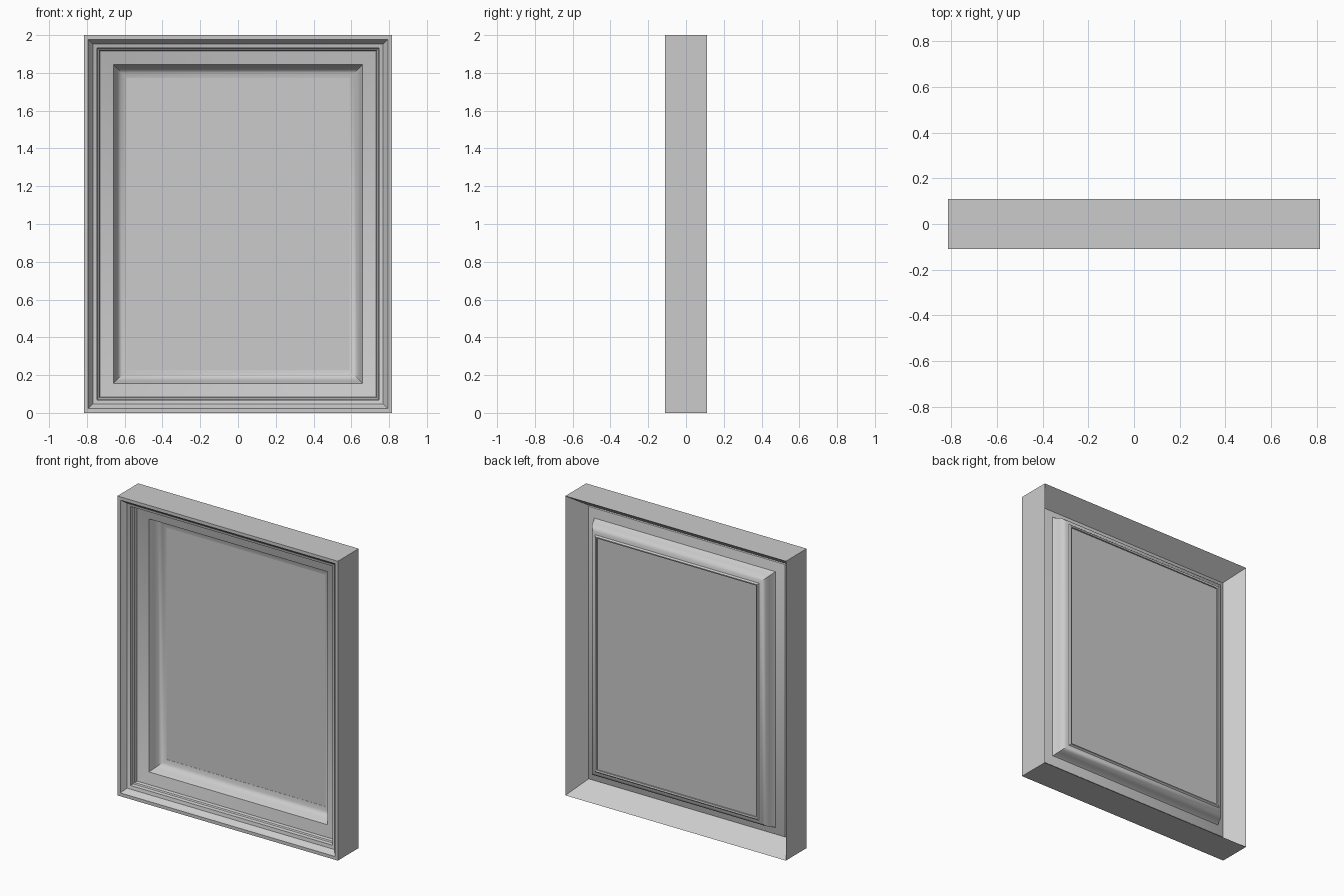
import bpy, bmesh, math

if "Cube" in bpy.data.objects:
    bpy.data.objects.remove(bpy.data.objects["Cube"])

HALF_W, HALF_H, FRONT = 0.815, 1.0, -0.11

grey = bpy.data.materials.new("plain grey")
grey.use_nodes = True
colour = (0.6, 0.6, 0.6, 1)
grey.diffuse_color = colour
grey.node_tree.nodes["Principled BSDF"].inputs["Base Color"].default_value = colour


def make_object(name, bm):
    bmesh.ops.recalc_face_normals(bm, faces=bm.faces)
    mesh = bpy.data.meshes.new(name)
    bm.to_mesh(mesh)
    bm.free()
    mesh.materials.append(grey)
    obj = bpy.data.objects.new(name, mesh)
    bpy.context.collection.objects.link(obj)
    return obj


def ring(bm, inset, depth):
    """Four mitred corner points at an inset from the outline and a depth."""
    return [bm.verts.new((sx * (HALF_W - inset), FRONT + depth,
                          HALF_H + sz * (HALF_H - inset)))
            for sx, sz in ((-1, -1), (1, -1), (1, 1), (-1, 1))]


# Moulding section as (inset, depth): stepped rim, gentle slope, cove
front_section = [
    (0, 0), (.022, 0), (.026, .008), (.045, .028), (.048, .034),
    (.068, .042), (.072, .064), (.08, .069), (.085, .087),
    (.155, .113), (.162, .128), (.169, .152), (.181, .176),
    (.2, .189), (.226, .195),
]
# Back of the section: retaining lip, rounded moulding, deep outer bevel
back_section = [
    (.226, .212), (.216, .216), (.208, .206), (.19, .2), (.172, .186),
    (.161, .163), (.152, .134), (.145, .124), (.09, .103), (.086, .096),
    (0, .22),
]

bm = bmesh.new()
rings = [ring(bm, d, t) for d, t in front_section + back_section]
for a, b in zip(rings, rings[1:] + rings[:1]):
    for i in range(4):
        j = (i + 1) % 4
        bm.faces.new((a[i], a[j], b[j], b[i]))
frame = make_object("moulded_frame", bm)

bpy.ops.object.select_all(action='DESELECT')
frame.select_set(True)
bpy.context.view_layer.objects.active = frame
bpy.ops.object.shade_smooth_by_angle(angle=math.radians(32))

# Thin picture panel held in the frame
bm = bmesh.new()
front, back = ring(bm, .222, .196), ring(bm, .222, .203)
bm.faces.new(front)
bm.faces.new(back)
for i in range(4):
    j = (i + 1) % 4
    bm.faces.new((front[i], front[j], back[j], back[i]))
make_object("picture_panel", bm)
